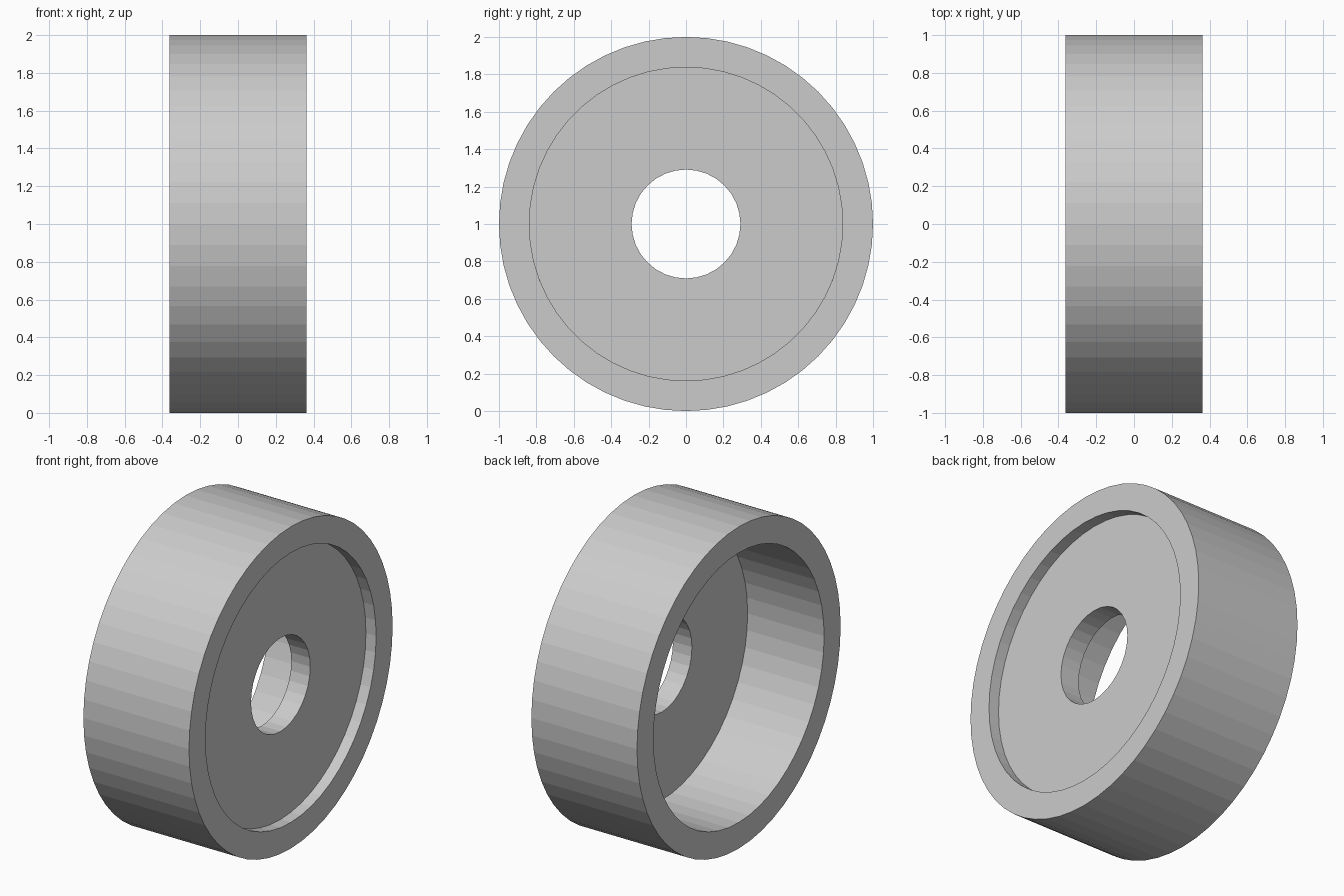
import bpy
import math

default_cube = bpy.data.objects.get("Cube")
if default_cube:
    bpy.data.objects.remove(default_cube, do_unlink=True)

HALF_WIDTH = 0.363
RIM_RADIUS = 1.0
RECESS_RADIUS = 0.838
BORE_RADIUS = 0.291
WEB_LEFT, WEB_RIGHT = 0.293, 0.163  # the two faces of the inner disc
OVERSHOOT = HALF_WIDTH + 0.2

grey = bpy.data.materials.new("plain grey")
grey.use_nodes = True
colour = (0.6, 0.6, 0.6, 1)
grey.diffuse_color = colour
grey.node_tree.nodes["Principled BSDF"].inputs["Base Color"].default_value = colour


def drum(name, radius, x_start, x_end, sides):
    """Flat-sided cylinder lying along the x axis."""
    bpy.ops.mesh.primitive_cylinder_add(
        vertices=sides, radius=radius, depth=x_end - x_start,
        location=((x_start + x_end) / 2, 0, RIM_RADIUS),
        rotation=(0, math.pi / 2, 0))
    obj = bpy.context.object
    obj.name = name
    obj.data.materials.append(grey)
    return obj


def cut(target, cutter):
    """Subtract the cutter and discard it."""
    mod = target.modifiers.new(cutter.name, "BOOLEAN")
    mod.operation = "DIFFERENCE"
    mod.solver = "EXACT"
    mod.object = cutter
    cutter.hide_render = True
    bpy.context.view_layer.objects.active = target
    bpy.ops.object.modifier_apply(modifier=mod.name)
    bpy.data.objects.remove(cutter, do_unlink=True)


# Rim and web as one turned solid
wheel = drum("recessed_wheel", RIM_RADIUS, -HALF_WIDTH, HALF_WIDTH, 56)

# Shallow recess, deep recess and centre bore
cut(wheel, drum("shallow_recess", RECESS_RADIUS, WEB_LEFT, OVERSHOOT, 52))
cut(wheel, drum("deep_recess", RECESS_RADIUS, -OVERSHOOT, WEB_RIGHT, 52))
cut(wheel, drum("centre_bore", BORE_RADIUS, -OVERSHOOT, OVERSHOOT, 32))

# Crisp facets
for face in wheel.data.polygons:
    face.use_smooth = False
